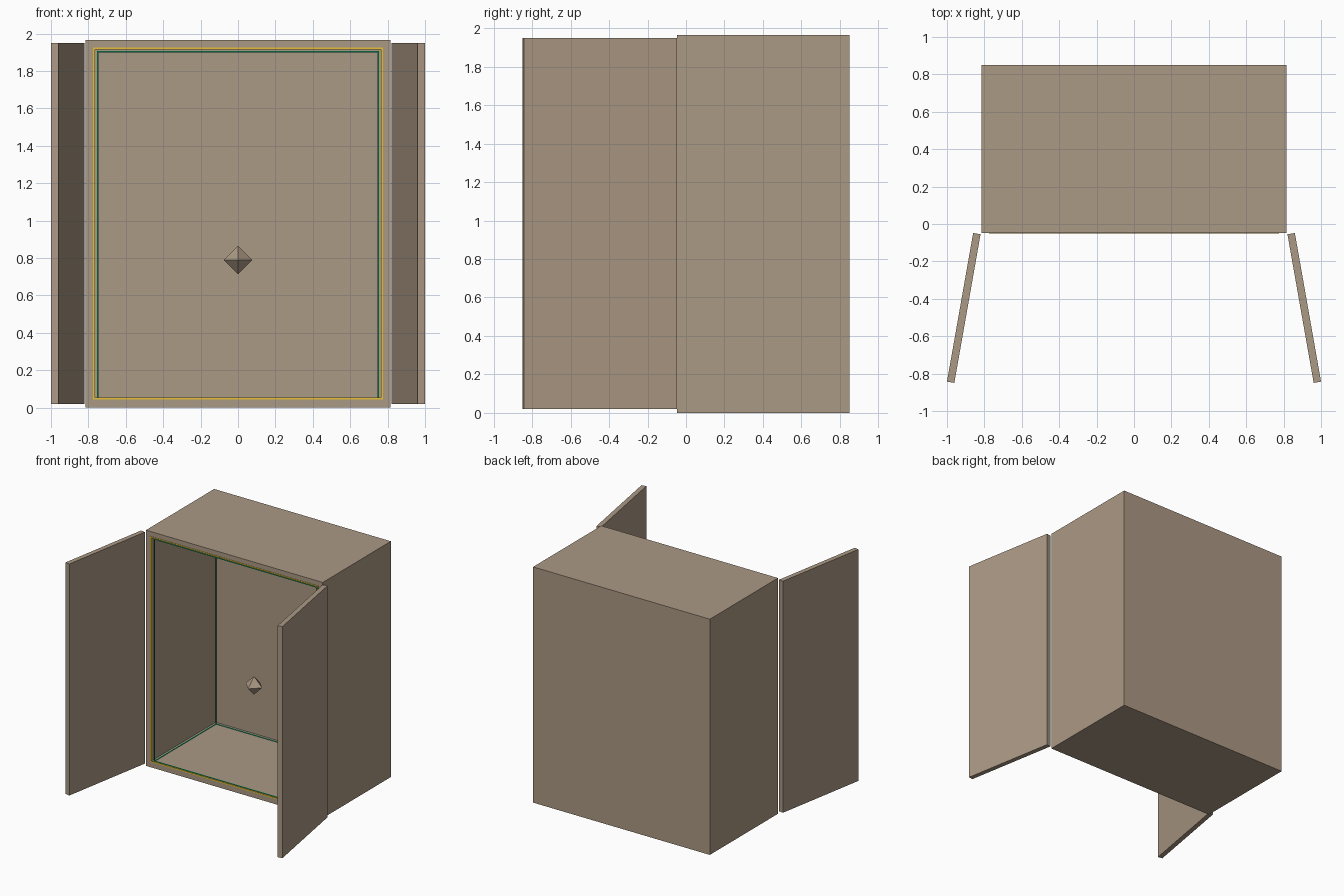
import bpy, bmesh
from math import copysign, radians
from mathutils import Matrix, Vector

if "Cube" in bpy.data.objects:
    bpy.data.objects.remove(bpy.data.objects["Cube"], do_unlink=True)


def material(name, rgb):
    m = bpy.data.materials.new(name)
    m.use_nodes = True
    m.diffuse_color = (*rgb, 1)
    m.node_tree.nodes["Principled BSDF"].inputs["Base Color"].default_value = (*rgb, 1)
    return m


TAN = material("warm taupe", (0.41, 0.319, 0.231))
GOLD = material("gold trim", (0.88, 0.58, 0.04))
GREEN = material("green trim", (0.005, 0.34, 0.13))


def finish(name, bm, mat):
    mesh = bpy.data.meshes.new(name)
    bm.to_mesh(mesh)
    bm.free()
    mesh.materials.append(mat)
    obj = bpy.data.objects.new(name, mesh)
    bpy.context.collection.objects.link(obj)


def add_box(bm, lo, hi):
    lo, hi = Vector(lo), Vector(hi)
    mat = Matrix.Translation((lo + hi) / 2) @ Matrix.Diagonal((*(hi - lo), 1))
    bmesh.ops.create_cube(bm, size=1, matrix=mat)


# Cabinet shell: a box whose front face is inset for the rim, then sunk inward
FRONT, BACK = -0.048, 0.85
W, H = 0.815, 1.965
IN_W, IN_LO, IN_HI, IN_BACK = 0.77, 0.05, 1.92, 0.805
bm = bmesh.new()
add_box(bm, (-W, FRONT, 0), (W, BACK, H))
bm.normal_update()
front = min(bm.faces, key=lambda f: f.calc_center_median().y)
for depth in (FRONT, IN_BACK):
    bmesh.ops.inset_individual(bm, faces=[front], thickness=0.02)
    for v in front.verts:
        v.co = (copysign(IN_W, v.co.x), depth, IN_HI if v.co.z > H / 2 else IN_LO)
bmesh.ops.recalc_face_normals(bm, faces=bm.faces)
finish("cabinet_shell", bm, TAN)

# Doors: swung open on each side, hinged at the front corners
for side, label in ((1, "left"), (-1, "right")):
    bm = bmesh.new()
    add_box(bm, (0, -0.807, 0.02), (0.04, 0, 1.95))
    swing = Matrix.Translation((0.8205, -0.055, 0)) @ Matrix.Rotation(radians(10), 4, 'Z')
    bmesh.ops.transform(bm, matrix=swing, verts=bm.verts)
    bmesh.ops.scale(bm, vec=(side, 1, 1), verts=bm.verts)
    bmesh.ops.recalc_face_normals(bm, faces=bm.faces)
    finish(label + "_door", bm, TAN)

# Gold trim centred on the edge of the opening
R = 0.005
TRIM = FRONT - 0.003
bm = bmesh.new()
for x in (-IN_W, IN_W):
    add_box(bm, (x - R, TRIM, IN_LO - R), (x + R, FRONT + R, IN_HI + R))
for z in (IN_LO, IN_HI):
    add_box(bm, (R - IN_W, TRIM, z - R), (IN_W - R, FRONT + R, z + R))
finish("opening_trim", bm, GOLD)

# Green frame of thin bars standing just inside the compartment
G = 0.004
xs, ys, zs = (-0.749, 0.749), (-0.03, 0.78), (IN_LO, 1.902)
bm = bmesh.new()
for x in xs:
    for y in ys:
        add_box(bm, (x - G, y - G, zs[0] - G), (x + G, y + G, zs[1] + G))
    for z in zs:
        add_box(bm, (x - G, ys[0], z - G), (x + G, ys[1], z + G))
for y in ys:
    for z in zs:
        add_box(bm, (xs[0], y - G, z - G), (xs[1], y + G, z + G))
finish("inner_frame", bm, GREEN)

# Floating eight-sided gem: one corner each way along every axis
bm = bmesh.new()
for axis in range(3):
    for reach in (-0.076, 0.076):
        corner = Vector((0, 0.21, 0.79))
        corner[axis] += reach
        bm.verts.new(corner)
bmesh.ops.convex_hull(bm, input=bm.verts)
bmesh.ops.recalc_face_normals(bm, faces=bm.faces)
finish("gem", bm, TAN)
